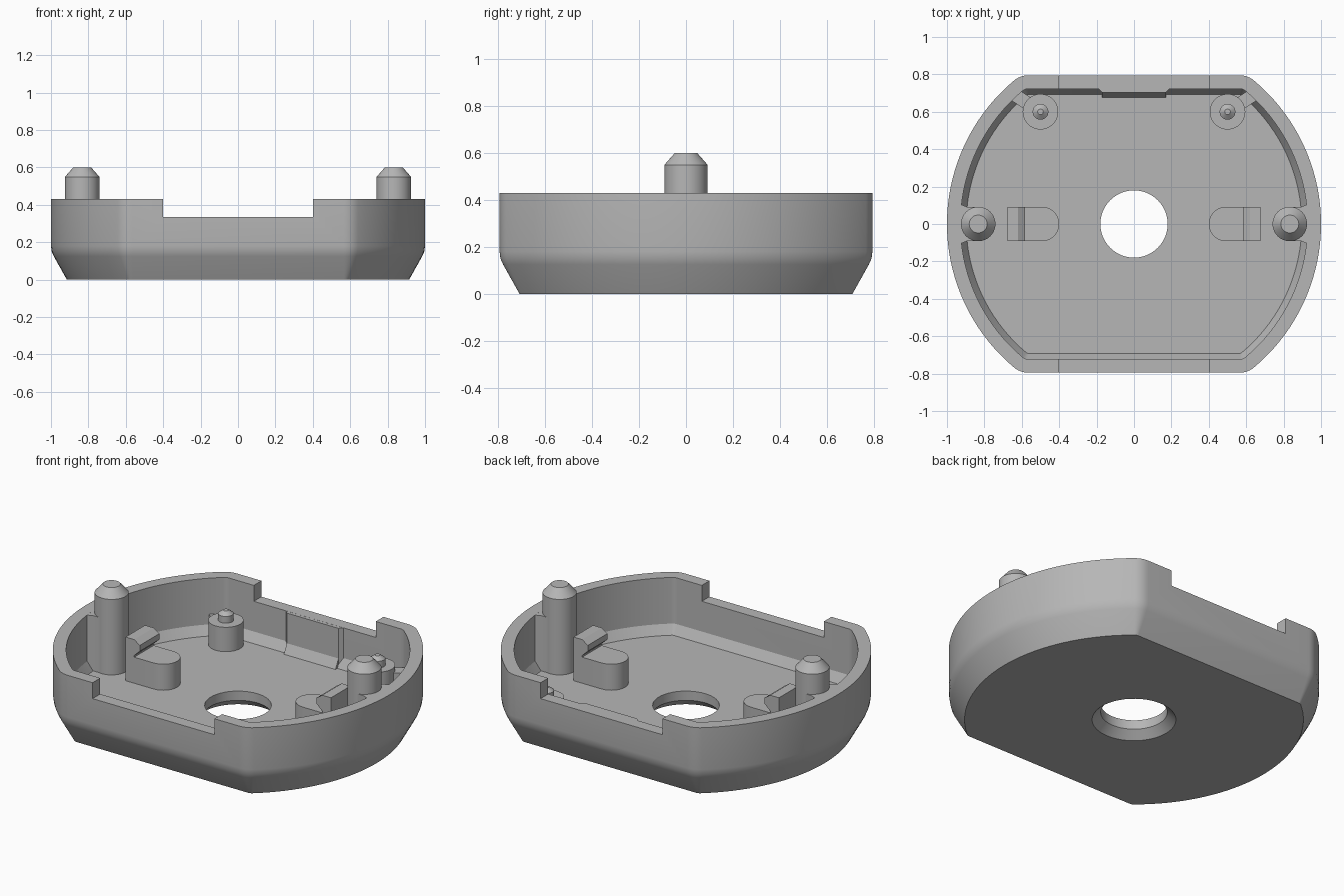
import bpy, bmesh, math
from mathutils import Vector

cube = bpy.data.objects.get("Cube")
if cube:
    bpy.data.objects.remove(cube, do_unlink=True)

grey = bpy.data.materials.new("plain grey")
grey.use_nodes = True
COLOUR = (0.47, 0.47, 0.47, 1)
grey.diffuse_color = COLOUR
grey.node_tree.nodes["Principled BSDF"].inputs["Base Color"].default_value = COLOUR

FLOOR, RIM, NOTCH = 0.10, 0.43, 0.335
FLAT, CORNER = 0.795, 0.12


def outline(inset):
    """Round plate with two flat sides and rounded corners, moved inward by inset."""
    cy = FLAT - CORNER
    cx = math.sqrt((1 - CORNER) ** 2 - cy ** 2)
    meet = math.atan2(cy, cx)
    n, m = 18, 6
    quarter = [(math.cos(meet * i / n) * (1 - inset), math.sin(meet * i / n) * (1 - inset))
               for i in range(n)]
    for i in range(m + 1):
        a = meet + (math.pi / 2 - meet) * i / m
        quarter.append((cx + math.cos(a) * (CORNER - inset), cy + math.sin(a) * (CORNER - inset)))
    half = quarter + [(-x, y) for x, y in reversed(quarter)]
    return half + [(x, -y) for x, y in reversed(half[1:-1])]


def circle(r, n=48):
    return [(r * math.cos(2 * math.pi * i / n), r * math.sin(2 * math.pi * i / n)) for i in range(n)]


def finish(name, bm):
    bmesh.ops.recalc_face_normals(bm, faces=bm.faces)
    mesh = bpy.data.meshes.new(name)
    bm.to_mesh(mesh)
    bm.free()
    mesh.materials.append(grey)
    ob = bpy.data.objects.new(name, mesh)
    bpy.context.collection.objects.link(ob)
    return ob


def loft(name, rings, at=(0, 0)):
    """Closed solid through a list of (points, height) rings."""
    bm = bmesh.new()
    loops = [[bm.verts.new((x + at[0], y + at[1], z)) for x, y in pts] for pts, z in rings]
    for a, b in zip(loops, loops[1:]):
        for i in range(len(a)):
            j = (i + 1) % len(a)
            bm.faces.new((a[i], a[j], b[j], b[i]))
    bm.faces.new(loops[0])
    bm.faces.new(loops[-1])
    return finish(name, bm)


def turned(name, profile, at=(0, 0)):
    return loft(name, [(circle(r), z) for r, z in profile], at)


def prism(name, pts, z0, z1):
    return loft(name, [(pts, z0), (pts, z1)])


def activate(ob):
    bpy.ops.object.select_all(action='DESELECT')
    ob.select_set(True)
    bpy.context.view_layer.objects.active = ob


def cut(ob, cutter):
    mod = ob.modifiers.new("cut", 'BOOLEAN')
    mod.operation, mod.solver, mod.object = 'DIFFERENCE', 'EXACT', cutter
    activate(ob)
    bpy.ops.object.modifier_apply(modifier=mod.name)
    bpy.data.objects.remove(cutter, do_unlink=True)


parts = []

# Tray shell: chamfered outside, sloped foot inside
shell = loft("tray_shell", [
    (outline(0.085), 0), (outline(0.015), 0.125), (outline(0.004), 0.15), (outline(0), 0.18),
    (outline(0), RIM), (outline(0.072), RIM), (outline(0.072), 0.155), (outline(0.103), FLOOR)])

# Wide notches in both flat walls, and the countersunk centre hole
w = 0.402
cut(shell, prism("notch_cutter", [(-w, -1), (w, -1), (w, 1), (-w, 1)], NOTCH, 0.6))
cut(shell, turned("hole_cutter", [(0.237, -0.01), (0.18, 0.045), (0.18, 0.2)]))
parts.append(shell)

# Thickened pad on the inside of the back wall
for name, y, z0, z1 in (("back_pad", 0.703, FLOOR - 0.02, NOTCH - 0.0005),):
    parts.append(prism(name, [(-0.2, 0.735), (-0.17, y), (0.17, y), (0.2, 0.735)], z0, z1))
parts.append(loft("back_pad_foot", [
    ([(-0.17, 0.74), (-0.17, 0.675), (0.17, 0.675), (0.17, 0.74)], FLOOR),
    ([(-0.17, 0.74), (-0.17, 0.703), (0.17, 0.703), (0.17, 0.74)], 0.155)]))

for side, s in (("left", 1), ("right", -1)):
    # Tall locating post with chamfered tip and its web to the wall
    parts.append(turned(side + "_post",
                        [(0.092, FLOOR - 0.02), (0.092, 0.55), (0.048, 0.6)], (s * 0.833, 0)))
    web = [(0.833, -0.09), (0.89, -0.09), (0.95, -0.115), (0.95, 0.115), (0.89, 0.09), (0.833, 0.09)]
    parts.append(prism(side + "_post_web", [(s * x, y) for x, y in web], FLOOR - 0.01, RIM - 0.0005))

    # Small stepped peg near the back corner, tied to the corner by a web
    parts.append(turned(side + "_peg_base", [(0.095, FLOOR - 0.02), (0.095, 0.245)], (s * 0.5, 0.6)))
    parts.append(turned(side + "_peg_tip",
                        [(0.042, 0.23), (0.042, 0.285), (0.015, 0.305)], (s * 0.5, 0.6)))
    start, end = Vector((0.5, 0.6)), Vector((0.645, 0.695))
    across = (end - start).orthogonal().normalized() * 0.035
    corners = (start + across, start - across, end - across, end + across)
    parts.append(prism(side + "_peg_web", [(s * p.x, p.y) for p in corners], FLOOR - 0.01, 0.215))

    # Clip block with a rounded inner end
    r = 0.092
    block = [(0.677, -r), (0.677, r)]
    block += [(0.492 - r * math.sin(math.pi * i / 16), r * math.cos(math.pi * i / 16)) for i in range(17)]
    parts.append(prism(side + "_clip_block", [(s * x, y) for x, y in block], FLOOR - 0.01, 0.255))

    # Hooked catch standing on the clip block
    hook = [(0.677, 0.24), (0.677, 0.36), (0.62, 0.36), (0.583, 0.335),
            (0.583, 0.3), (0.62, 0.265), (0.62, 0.24)]
    bm = bmesh.new()
    face = bm.faces.new([bm.verts.new((s * x, -r, z)) for x, z in hook])
    swept = bmesh.ops.extrude_face_region(bm, geom=[face])["geom"]
    bmesh.ops.translate(bm, vec=(0, 2 * r, 0), verts=[v for v in swept if isinstance(v, bmesh.types.BMVert)])
    parts.append(finish(side + "_clip_hook", bm))

# Smooth curves, sharp edges
for ob in parts:
    activate(ob)
    bpy.ops.object.shade_smooth_by_angle(angle=math.radians(28))
